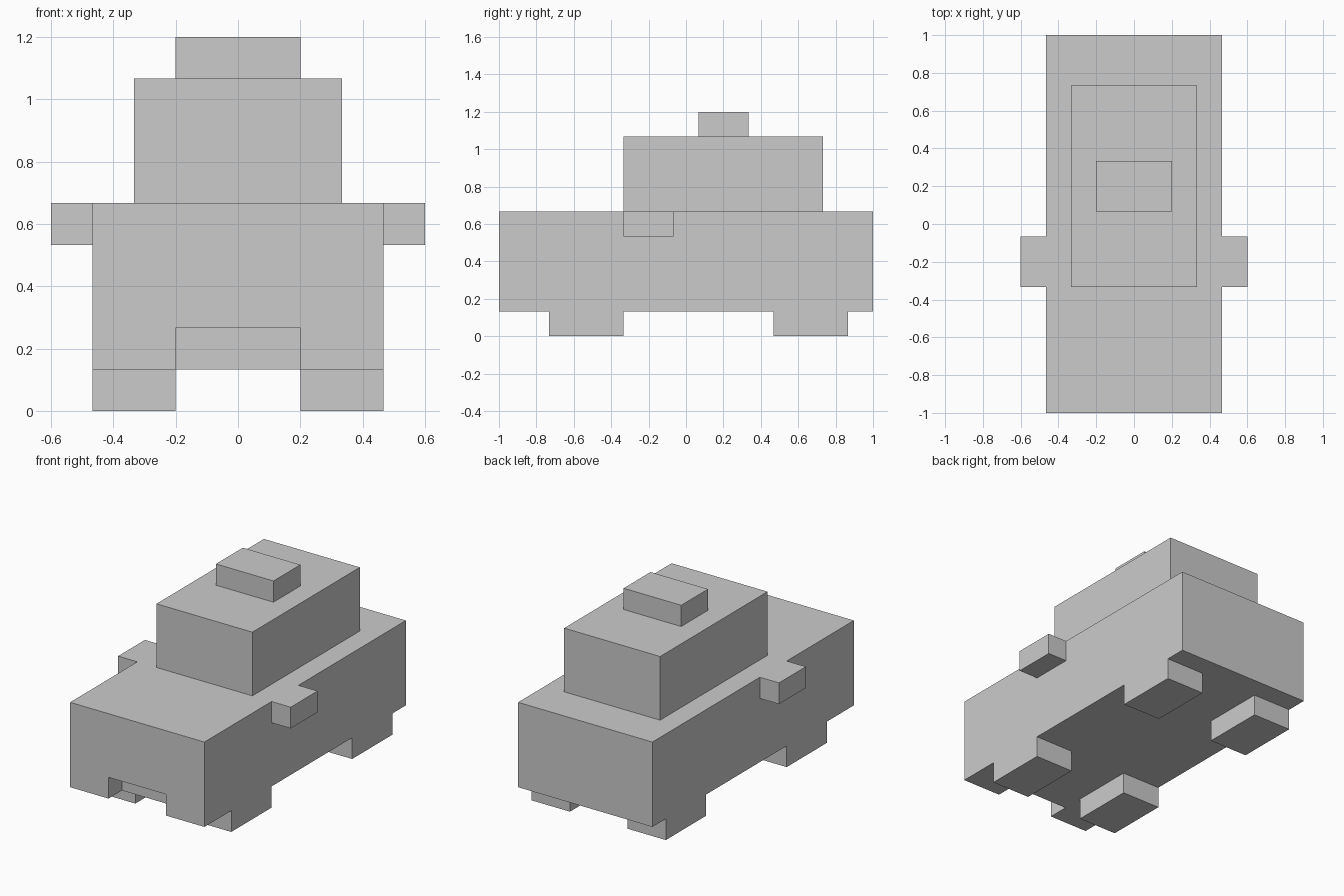
import bpy
import bmesh
from mathutils import Matrix, Vector

if "Cube" in bpy.data.objects:
    bpy.data.objects.remove(bpy.data.objects["Cube"])

U = 1 / 15  # the model sits on a grid of 1/15 unit


def box(name, lo, hi):
    """Box between two corners given in grid steps."""
    lo, hi = Vector(lo) * U, Vector(hi) * U
    bm = bmesh.new()
    bmesh.ops.create_cube(bm, size=1)
    bm.transform(Matrix.Diagonal((*(hi - lo), 1)))
    mesh = bpy.data.meshes.new(name)
    bm.to_mesh(mesh)
    bm.free()
    obj = bpy.data.objects.new(name, mesh)
    obj.location = (lo + hi) / 2
    bpy.context.collection.objects.link(obj)
    return obj


def box_pair(name, lo, hi):
    """Box on the right side and its mirror image on the left."""
    box(name + "_right", lo, hi)
    box(name + "_left", (-hi[0], lo[1], lo[2]), (-lo[0], hi[1], hi[2]))


# Body with a shallow recess under the front edge
body = box("body", (-7, -15, 2), (7, 15, 10))
cutter = box("front_recess_cutter", (-3, -16, 1), (3, -13, 4))
cutter.hide_render = True
cutter.hide_set(True)
cut = body.modifiers.new("front_recess", "BOOLEAN")
cut.operation = "DIFFERENCE"
cut.solver = "EXACT"
cut.object = cutter

# Cabin and roof sign
box("cabin", (-5, -5, 10), (5, 11, 16))
box("roof_sign", (-3, 1, 16), (3, 5, 18))

# Side mirrors
box_pair("side_mirror", (7, -5, 8), (9, -1, 10))

# Wheels
for name, y in (("front_wheel", -11), ("rear_wheel", 7)):
    box_pair(name, (3, y, 0), (7, y + 6, 2))
